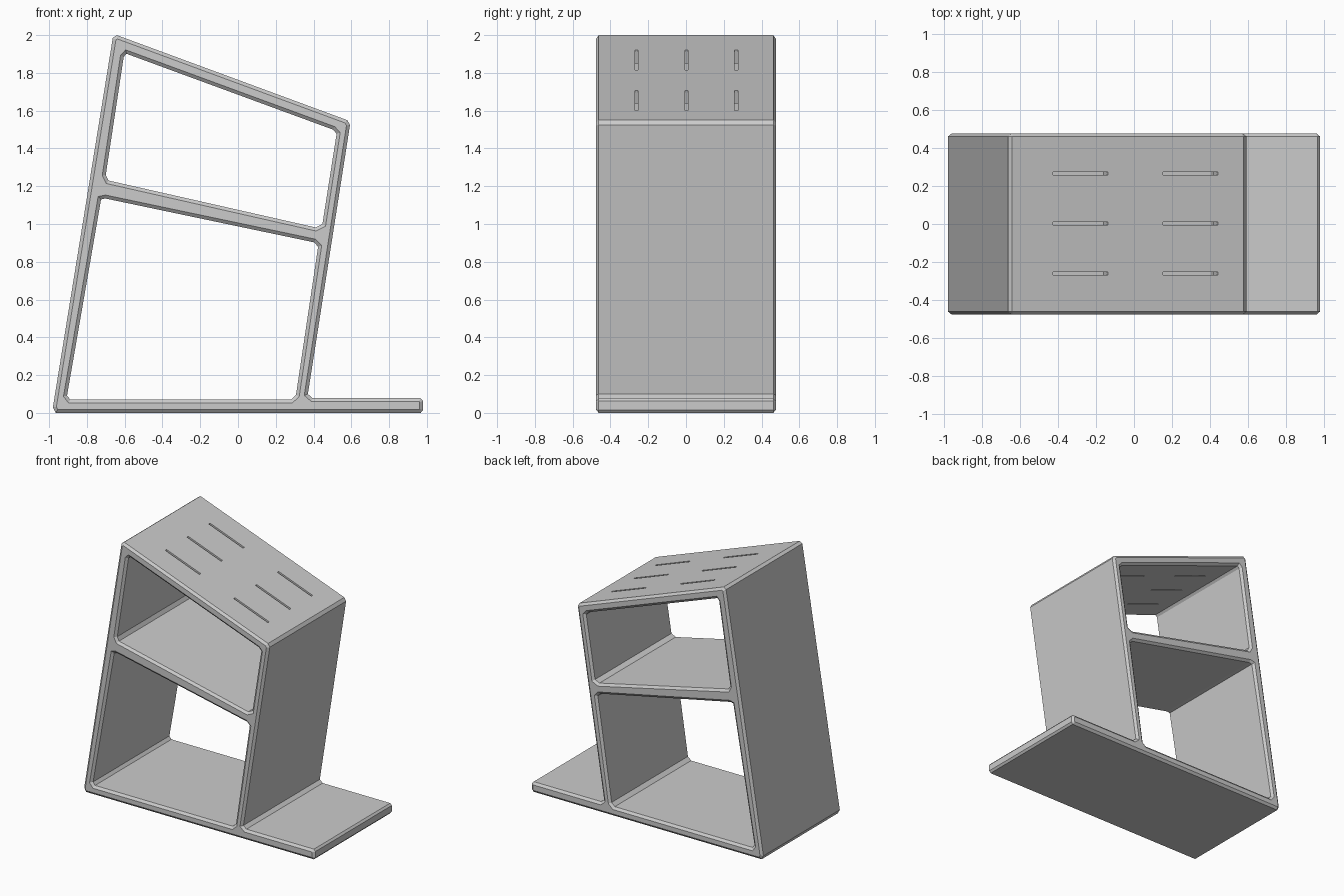
import bpy, bmesh, math
from mathutils import Vector, Matrix

if "Cube" in bpy.data.objects:
    bpy.data.objects.remove(bpy.data.objects["Cube"])

HALF_Y, CHAMFER_Y, CHAMFER_XZ = 0.477, 0.015, 0.018

# Side profile in (x, z): outline counter-clockwise, openings clockwise
OUTLINE = [(-0.965, 0), (0.967, 0), (0.98, 0.015), (0.98, 0.063), (0.967, 0.078),
           (0.395, 0.078), (0.37, 0.1), (0.593, 1.525), (0.578, 1.55),
           (-0.642, 2.0), (-0.663, 1.985), (-0.98, 0.03)]
LOWER_OPENING = [(-0.905, 0.092), (-0.725, 1.13), (-0.702, 1.135), (0.402, 0.903),
                 (0.424, 0.88), (0.307, 0.095), (0.28, 0.07), (-0.888, 0.07)]
UPPER_OPENING = [(-0.70, 1.26), (-0.605, 1.885), (-0.59, 1.901), (0.502, 1.50),
                 (0.522, 1.478), (0.447, 1.0), (0.41, 0.982), (-0.685, 1.23)]


def inset(loop, d):
    """Mitred offset towards the solid (left-hand) side of the loop."""
    pts = [Vector(p) for p in loop]
    out = []
    for i, p in enumerate(pts):
        a = (p - pts[i - 1]).normalized()
        b = (pts[(i + 1) % len(pts)] - p).normalized()
        na, nb = Vector((-a.y, a.x)), Vector((-b.y, b.x))
        out.append(p + (na + nb) * d / (1 + na.dot(nb)))
    return out


def new_object(name, bm):
    bmesh.ops.recalc_face_normals(bm, faces=bm.faces)
    mesh = bpy.data.meshes.new(name)
    bm.to_mesh(mesh)
    bm.free()
    obj = bpy.data.objects.new(name, mesh)
    bpy.context.collection.objects.link(obj)
    return obj


# Shelf unit: four profile layers give chamfered front and back rims
bm = bmesh.new()
layers = [(-HALF_Y, CHAMFER_XZ), (-HALF_Y + CHAMFER_Y, 0),
          (HALF_Y - CHAMFER_Y, 0), (HALF_Y, CHAMFER_XZ)]
caps = ([], [])
for loop in (OUTLINE, LOWER_OPENING, UPPER_OPENING):
    n = len(loop)
    rings = [[bm.verts.new((p[0], y, p[1])) for p in inset(loop, d)] for y, d in layers]
    for r0, r1 in zip(rings, rings[1:]):
        for i in range(n):
            j = (i + 1) % n
            bm.faces.new((r0[i], r0[j], r1[j], r1[i]))
    for cap, ring in zip(caps, (rings[0], rings[-1])):
        cap += [bm.edges.get((ring[i], ring[(i + 1) % n])) for i in range(n)]
for cap in caps:
    bmesh.ops.triangle_fill(bm, use_beauty=True, use_dissolve=False, edges=cap)
shelf = new_object("leaning_shelf_unit", bm)

# Slots through the sloping top panel, cut square to its surface
slope = 0.45 / 1.22
tilt = Matrix.Rotation(math.atan(slope), 4, 'Y')
bm = bmesh.new()
for x in (-0.283, 0.297):
    for y in (-0.262, 0.002, 0.266):
        z = 2.0 - slope * (x + 0.642)
        bmesh.ops.create_cube(bm, size=1, matrix=Matrix.Translation((x, y, z)) @ tilt
                              @ Matrix.Diagonal((0.309, 0.016, 0.24, 1)))
slots = new_object("slot_cutters", bm)
slots.hide_render = True
slots.hide_viewport = True
slots.display_type = 'WIRE'
cut = shelf.modifiers.new("top_slots", 'BOOLEAN')
cut.operation = 'DIFFERENCE'
cut.solver = 'EXACT'
cut.object = slots
